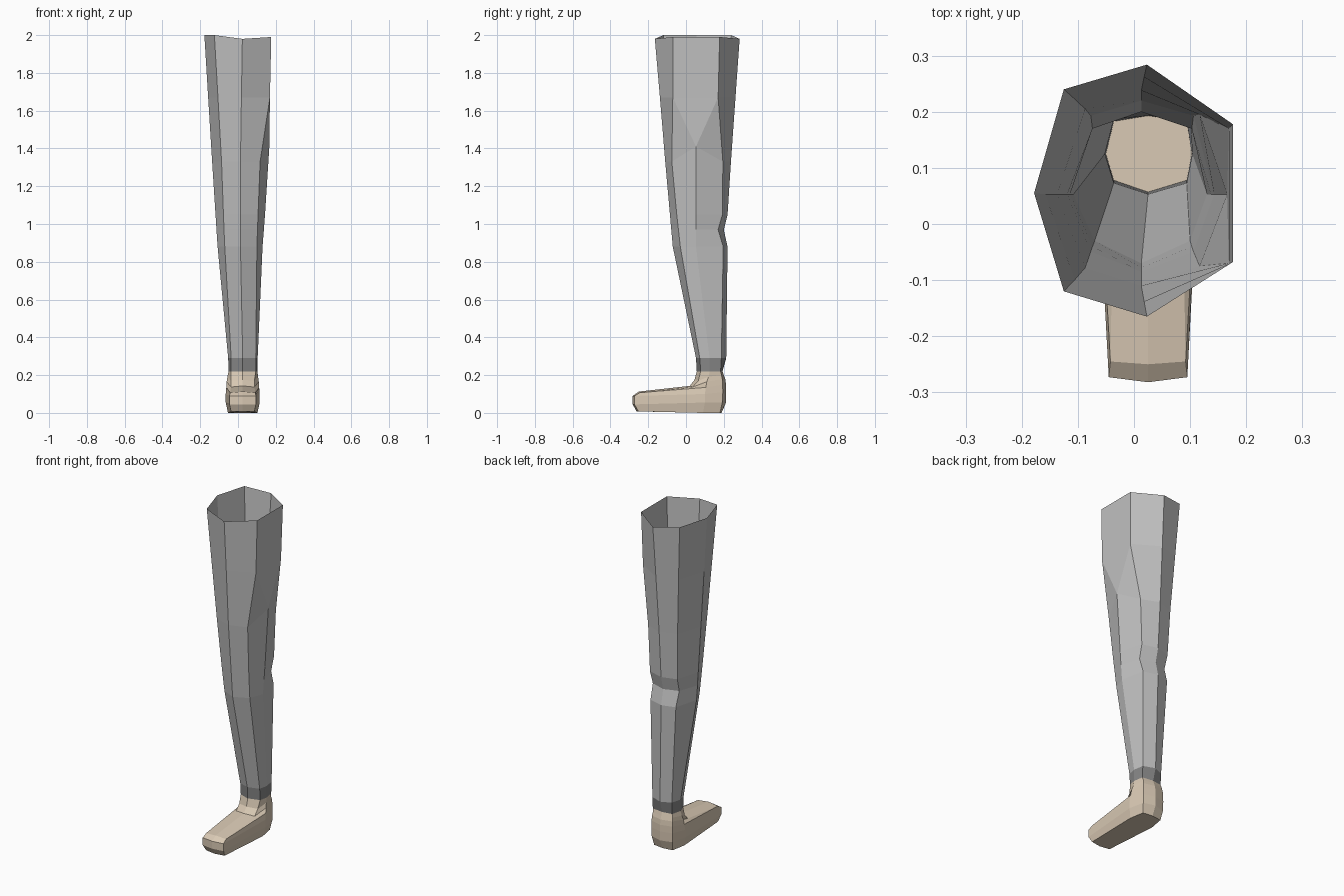
import bpy, bmesh

cube = bpy.data.objects.get("Cube")
if cube:
    bpy.data.objects.remove(cube, do_unlink=True)


def material(name, rgb):
    m = bpy.data.materials.new(name)
    m.use_nodes = True
    m.diffuse_color = (*rgb, 1)
    m.node_tree.nodes["Principled BSDF"].inputs["Base Color"].default_value = (*rgb, 1)
    return m


grey = material("light grey cloth", (0.53, 0.53, 0.53))
dark = material("dark grey hem", (0.24, 0.24, 0.24))
skin = material("pale skin", (0.70, 0.59, 0.46))


def loft(name, rings, mat, cap_bottom=False, cap_top=False, creases=()):
    """Join eight-sided rings, listed from bottom to top, into a flat shaded skin.
    creases: pairs of (ring, corner) to join with an edge."""
    bm = bmesh.new()
    rows = [[bm.verts.new(p) for p in ring] for ring in rings]
    for low, high in zip(rows, rows[1:]):
        for i in range(8):
            j = (i + 1) % 8
            bm.faces.new((low[i], low[j], high[j], high[i]))
    if cap_bottom:
        bm.faces.new(rows[0][::-1])
    if cap_top:
        bm.faces.new(rows[-1])
    for (r1, c1), (r2, c2) in creases:
        bmesh.ops.connect_vert_pair(bm, verts=[rows[r1][c1], rows[r2][c2]])
    mesh = bpy.data.meshes.new(name)
    bm.to_mesh(mesh)
    bm.free()
    mesh.materials.append(mat)
    obj = bpy.data.objects.new(name, mesh)
    bpy.context.collection.objects.link(obj)
    return obj


def leg_ring(z, xs, ys):
    """Corners run front, front left, left, back left, back, back right, right, front right."""
    r, rc, mid, lc, l = xs
    f, fr, fl, side, bl, br, b = ys
    return [(mid, f, z), (lc, fl, z), (l, side, z), (lc, bl, z),
            (mid, b, z), (rc, br, z), (r, side, z), (rc, fr, z)]


# Trouser leg: ankle, calf, knee crease, thigh, open top
ankle = leg_ring(0.22, (-.05, -.036, .025, .094, .103), (.057, .078, .078, .125, .183, .183, .193))
hem_top = leg_ring(0.29, (-.052, -.036, .025, .094, .104), (.053, .073, .073, .125, .187, .187, .213))
calf = leg_ring(0.88, (-.108, -.07, .013, .10, .13), (-.07, -.03, -.03, .053, .197, .197, .22))
crease = leg_ring(0.97, (-.114, -.074, .013, .103, .137), (-.078, -.04, -.04, .053, .17, .17, .20))
knee = leg_ring(1.05, (-.119, -.077, .013, .106, .143), (-.085, -.049, -.049, .053, .193, .193, .22))
thigh = leg_ring(1.33, (-.137, -.087, .013, .117, .165), (-.11, -.078, -.075, .053, .195, .205, .238))
upper = leg_ring(1.67, (-.158, -.106, .018, .169, .169), (-.138, -.10, -.07, .053, .17, .223, .262))
top = leg_ring(2.0, (-.178, -.125, .023, .176, .176), (-.165, -.12, -.068, .055, .178, .24, .284))

thigh[2] = (.166, .053, 1.41)
for corner, z in ((0, 1.98), (1, 1.99), (2, 1.99), (3, 1.99), (4, 1.98)):
    top[corner] = (*top[corner][:2], z)

loft("trouser_leg", [hem_top, calf, crease, knee, thigh, upper, top], grey,
     creases=[((5, 1), (4, 2)), ((5, 3), (4, 2))])
loft("trouser_hem", [ankle, hem_top], dark)


# Foot: each ring is front, front corner, side, heel corner, heel, as (half width, y, z)
def foot_ring(*half):
    left = [(.025 + w, y, z) for w, y, z in half]
    right = [(.025 - w, y, z) for w, y, z in half[3:0:-1]]
    return left + right


sole = foot_ring((0, -.262, .008), (.062, -.252, .008), (.078, .09, 0), (.062, .18, 0), (0, .188, 0))
toe_low = foot_ring((0, -.282, .045), (.07, -.273, .045), (.09, .10, .055), (.07, .192, .055), (0, .212, .055))
toe_high = foot_ring((0, -.282, .09), (.07, -.273, .09), (.09, .10, .10), (.07, .195, .11), (0, .212, .11))
toe_top = foot_ring((0, -.25, .113), (.067, -.245, .107), (.087, .105, .135), (.07, .194, .15), (0, .212, .15))
instep = foot_ring((0, .02, .143), (.062, .035, .137), (.085, .11, .165), (.068, .192, .18), (0, .208, .18))
shin = foot_ring((0, .045, .175), (.062, .065, .17), (.081, .12, .192), (.065, .188, .20), (0, .20, .20))
loft("foot", [sole, toe_low, toe_high, toe_top, instep, shin, ankle], skin,
     cap_bottom=True, cap_top=True)
